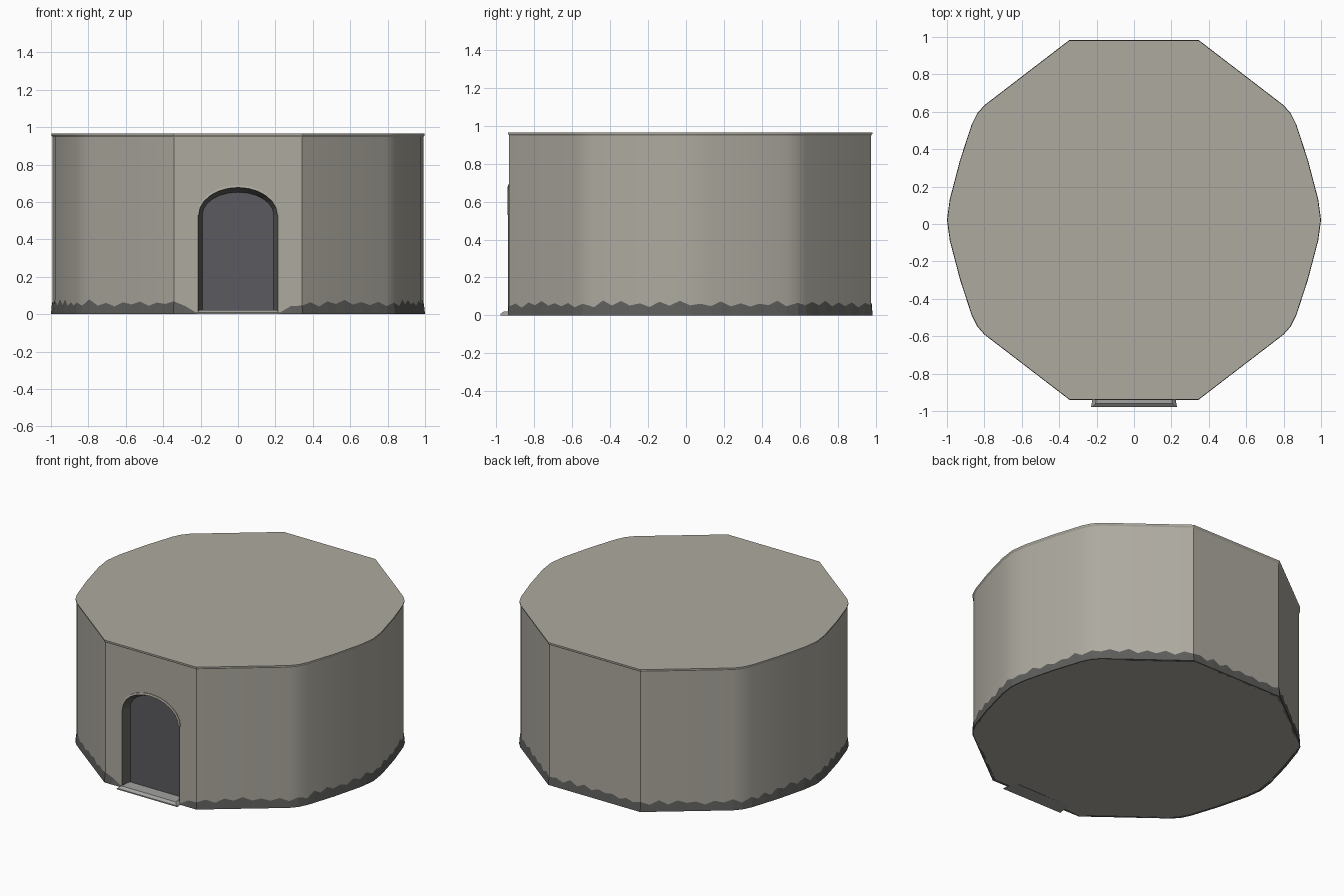
import bpy, bmesh, math, random
from mathutils import Vector

if "Cube" in bpy.data.objects:
    bpy.data.objects.remove(bpy.data.objects["Cube"])

random.seed(4)
CY = 0.022  # centre of the plan in y


def material(name, rgb):
    m = bpy.data.materials.new(name)
    m.diffuse_color = (*rgb, 1)
    m.use_nodes = True
    m.node_tree.nodes["Principled BSDF"].inputs["Base Color"].default_value = m.diffuse_color
    return m


STONE = material("stone", (0.42, 0.40, 0.35))
DARK = material("dark_stone", (0.11, 0.11, 0.105))
DOOR = material("dark_door", (0.105, 0.105, 0.115))
SILL = material("sill_stone", (0.36, 0.36, 0.35))


def loft(name, rings, mat, closed=True, caps=False, smooth=False):
    bm = bmesh.new()
    vs = [[bm.verts.new(p) for p in r] for r in rings]
    n = len(rings[0])
    for a, b in zip(vs, vs[1:]):
        for i in range(n if closed else n - 1):
            j = (i + 1) % n
            bm.faces.new((a[i], a[j], b[j], b[i]))
    if caps:
        bm.faces.new(vs[0][::-1])
        bm.faces.new(vs[-1])
        bmesh.ops.recalc_face_normals(bm, faces=bm.faces)
    me = bpy.data.meshes.new(name)
    bm.to_mesh(me)
    bm.free()
    me.materials.append(mat)
    ob = bpy.data.objects.new(name, me)
    bpy.context.collection.objects.link(ob)
    return ob


# Plan outline: one quarter mirrored into a full counter-clockwise ring
quarter = [(1.0, 0.0), (0.985, 0.11), (0.93, 0.32), (0.868, 0.51),
           (0.838, 0.57), (0.80, 0.613), (0.345, 0.962)]
half = quarter + [(-x, y) for x, y in quarter[::-1]]
plan = half + [(x, -y) for x, y in half[-2:0:-1]]


def ring(pts, scale, z):
    return [(x * scale, CY + y * scale, z) for x, y in pts]


# Wall drum with a slight lip at the top
wall = loft("wall_drum", [ring(plan, 0.992, 0), ring(plan, 0.992, 0.948),
                          ring(plan, 0.998, 0.957), ring(plan, 0.998, 0.965)],
            STONE, caps=True)


# Arched doorway profile
def arch(w, top, y, spring=0.53, low=None, n=12):
    pts = [(w * math.cos(math.pi * i / n), y,
            spring + (top - spring) * math.sin(math.pi * i / n))
           for i in range(n + 1)]
    if low is not None:
        pts = [(w, y, low)] + pts + [(-w, y, low)]
    return pts


# Cut the tapered door recess
cutter = loft("door_cutter", [arch(0.234, 0.705, -1.0, low=-0.05),
                              arch(0.195, 0.658, -0.87, low=-0.05)],
              STONE, caps=True)
cutter.hide_render = True
mod = wall.modifiers.new("door_recess", "BOOLEAN")
mod.operation = "DIFFERENCE"
mod.solver = "EXACT"
mod.object = cutter
bpy.context.view_layer.objects.active = wall
wall.select_set(True)
bpy.ops.object.modifier_apply(modifier=mod.name)
bpy.data.objects.remove(cutter)
bpy.ops.object.shade_smooth_by_angle(angle=math.radians(30))

# Jamb lining and recessed door panel
loft("door_jamb", [arch(0.213, 0.68, -0.938, low=0),
                   arch(0.191, 0.652, -0.882, low=0)], DARK, closed=False)
panel = loft("door_panel", [arch(0.193, 0.654, -0.882, low=0),
                            arch(0.193, 0.654, -0.872, low=0)], DOOR, caps=True)

# Thin stone edging over the arch
loft("arch_edging", [arch(0.222, 0.69, -0.931), arch(0.222, 0.69, -0.937),
                     arch(0.21, 0.677, -0.94)], STONE, closed=False)

# Doorstep
loft("door_sill", [
    [(-0.23, -0.978, 0), (0.23, -0.978, 0), (0.21, -0.87, 0), (-0.21, -0.87, 0)],
    [(-0.222, -0.978, 0.008), (0.222, -0.978, 0.008), (0.205, -0.87, 0.012), (-0.205, -0.87, 0.012)],
    [(-0.205, -0.96, 0.022), (0.205, -0.96, 0.022), (0.195, -0.87, 0.022), (-0.195, -0.87, 0.022)],
], SILL, caps=True)

# Jagged dirt band around the foot, open at the doorway
k = plan.index((0.345, -0.962))
path = [(0.222, -0.962)] + plan[k:] + plan[:k] + [(-0.222, -0.962)]
pts = [path[0]]
for a, b in zip(path, path[1:]):
    a, b = Vector(a), Vector(b)
    n = max(1, round((b - a).length / 0.055))
    pts += [tuple(a.lerp(b, i / n)) for i in range(1, n + 1)]
top = []
for i, (x, y) in enumerate(pts):
    h = random.uniform(0.06, 0.08) if i % 2 else random.uniform(0.04, 0.055)
    if y < -0.9:
        h = min(h, 0.006 + max(0, abs(x) - 0.222) * 0.6)
    top.append((x * 0.994, CY + y * 0.994, h))
loft("foot_band", [ring(pts, 0.98, 0), ring(pts, 1.0, 0), top], DARK, closed=False)
